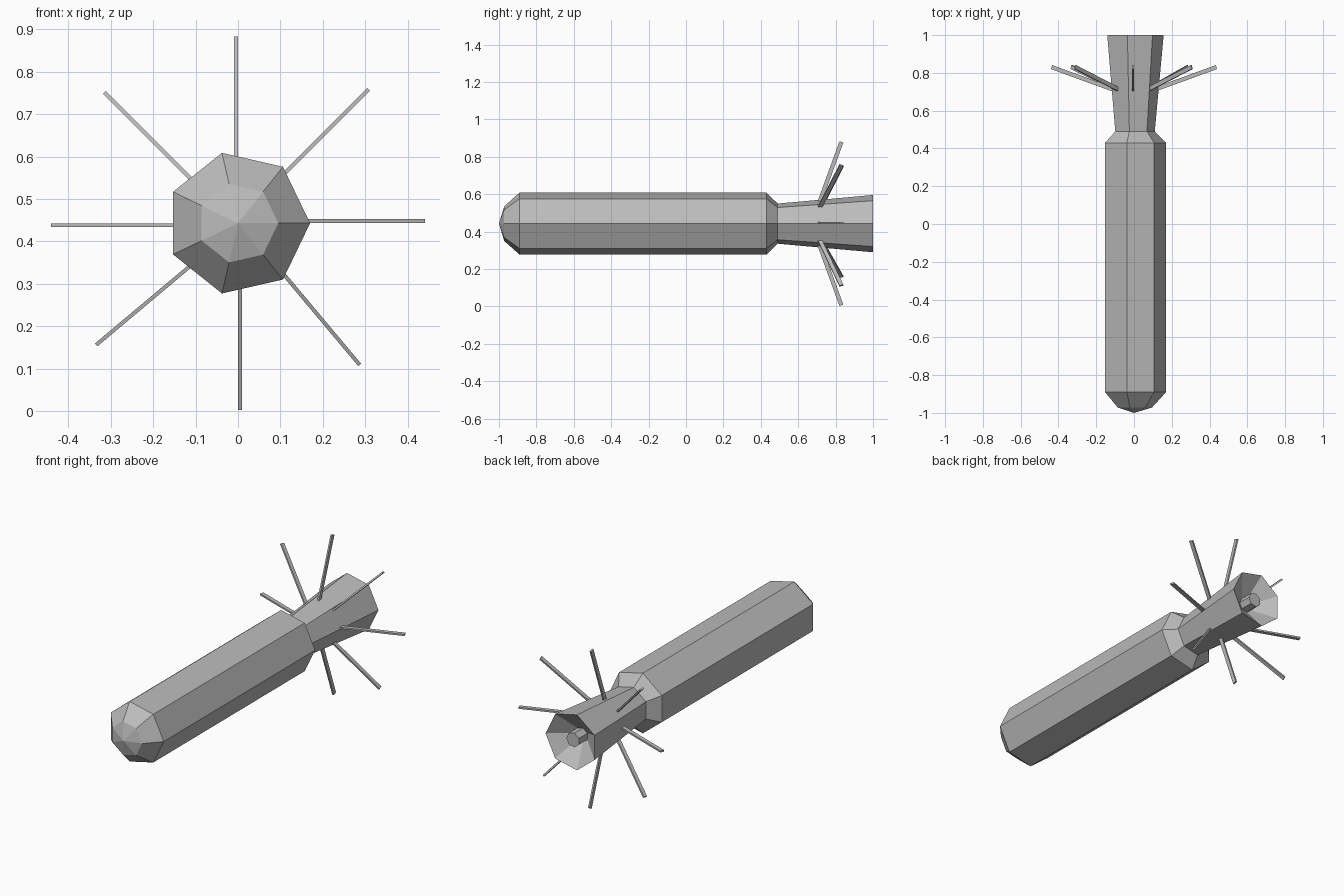
import bpy
import bmesh
from math import cos, sin, pi, radians
from mathutils import Vector

cube = bpy.data.objects.get("Cube")
if cube:
    bpy.data.objects.remove(cube, do_unlink=True)

SIDES = 7
AXIS_Z = 0.443

grey = bpy.data.materials.new("plain grey")
grey.use_nodes = True
grey.diffuse_color = (0.5, 0.5, 0.5, 1)
grey.node_tree.nodes["Principled BSDF"].inputs["Base Color"].default_value = (0.5, 0.5, 0.5, 1)


def finish(bm, name):
    bmesh.ops.recalc_face_normals(bm, faces=bm.faces)
    mesh = bpy.data.meshes.new(name)
    bm.to_mesh(mesh)
    bm.free()
    mesh.materials.append(grey)
    obj = bpy.data.objects.new(name, mesh)
    obj.location.z = AXIS_Z
    bpy.context.collection.objects.link(obj)
    return obj


def lathe(name, profile):
    """Turn (radius, y) points around the y axis; zero radius gives a tip."""
    bm = bmesh.new()
    rings = []
    for r, y in profile:
        count = SIDES if r > 0 else 1
        ring = [bm.verts.new((r * cos(2 * pi * k / SIDES), y, r * sin(2 * pi * k / SIDES)))
                for k in range(count)]
        rings.append(ring * SIDES if count == 1 else ring)
    for a, b in zip(rings, rings[1:]):
        for k in range(SIDES):
            n = (k + 1) % SIDES
            corners = dict.fromkeys((a[k], a[n], b[n], b[k]))
            bm.faces.new(list(corners))
    return finish(bm, name)


def fin(name, angle):
    """Thin swept-back rod, lying just to one side of its radial plane."""
    radial = Vector((cos(angle), 0, sin(angle)))
    tangent = Vector((-sin(angle), 0, cos(angle)))
    back = Vector((0, 1, 0))
    along = (radial * cos(radians(20)) + back * sin(radians(20)))
    across = along.cross(tangent)
    start = radial * 0.105 + back * 0.71 + tangent * 0.005
    bm = bmesh.new()
    bmesh.ops.create_cube(bm, size=1)
    for v in bm.verts:
        v.co = (start + along * (v.co.x + 0.5) * 0.353
                + tangent * v.co.y * 0.009 + across * v.co.z * 0.022)
    return finish(bm, name)


# Body: faceted nose, long barrel, neck, flared tail and hollow rear cup
lathe("body", [(0, -1), (0.095, -0.972), (0.17, -0.89), (0.17, 0.43),
               (0.11, 0.49), (0.157, 1), (0, 0.88)])

# Nozzle in the rear cup
lathe("nozzle", [(0, 0.86), (0.04, 0.86), (0.04, 0.985), (0, 0.985)])

# Ring of tail rods
for i, degrees in enumerate((0, 45, 90, 135, 180, 220, 270, 310)):
    fin(f"tail_rod_{i + 1}", radians(degrees))
